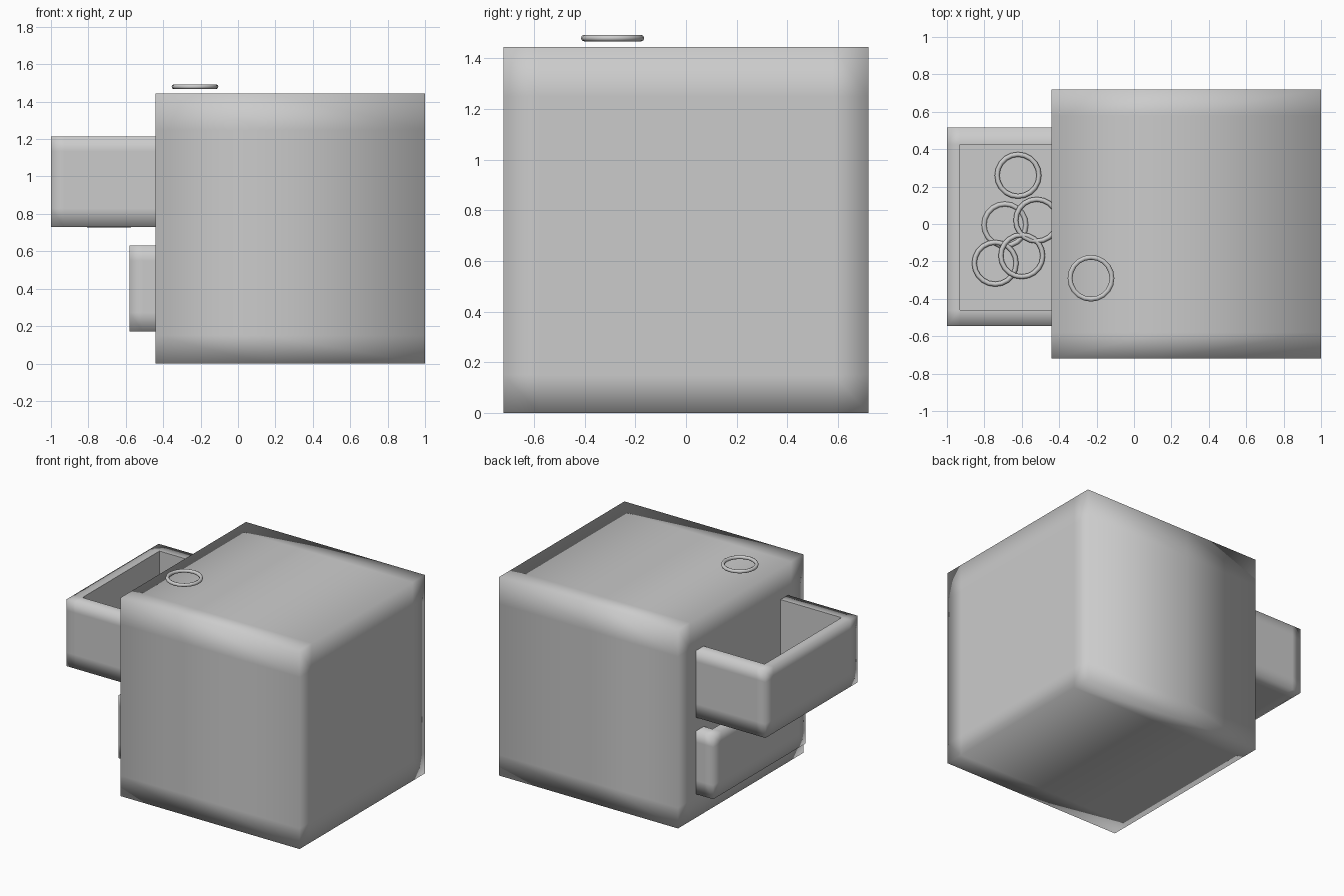
import bpy, bmesh
from mathutils import Vector

if "Cube" in bpy.data.objects:
    bpy.data.objects.remove(bpy.data.objects["Cube"])


def box_bm(lo, hi, loops):
    """Box with extra edge loops; loops = list of (axis, position)."""
    bm = bmesh.new()
    bmesh.ops.create_cube(bm, size=1)
    for v in bm.verts:
        v.co = Vector([lo[i] if v.co[i] < 0 else hi[i] for i in range(3)])
    for axis, pos in loops:
        co, no = Vector(), Vector()
        co[axis], no[axis] = pos, 1
        bmesh.ops.bisect_plane(bm, geom=bm.verts[:] + bm.edges[:] + bm.faces[:],
                               plane_co=co, plane_no=no)
    return bm


def finish(name, bm):
    bmesh.ops.recalc_face_normals(bm, faces=bm.faces[:])
    for f in bm.faces:
        f.smooth = True
    me = bpy.data.meshes.new(name)
    bm.to_mesh(me)
    bm.free()
    ob = bpy.data.objects.new(name, me)
    bpy.context.collection.objects.link(ob)
    return ob


def drawer(name, front, back, z0, z1):
    """Open tray whose front wall faces -x; the rear sits inside the cabinet."""
    y0, y1, wall, floor = -0.545, 0.515, 0.07, 0.008
    in_y0, in_y1 = y0 + 0.085, y1 - 0.09
    loops = [(0, front + wall), (0, back - wall), (1, in_y0), (1, in_y1),
             (2, z0 + 0.1), (2, z1 - 0.08)]
    bm = box_bm((front, y0, z0), (back, y1, z1), loops)
    # sink the middle panel of the top to form the cavity
    top = [f for f in bm.faces if f.normal.z > 0.9
           and front + wall < f.calc_center_median().x < back - wall
           and in_y0 < f.calc_center_median().y < in_y1]
    res = bmesh.ops.extrude_face_region(bm, geom=top)
    for v in res["geom"]:
        if isinstance(v, bmesh.types.BMVert):
            v.co.z = z0 + floor
    bmesh.ops.delete(bm, geom=top, context='FACES')
    # crisp walls around the opening
    ob = finish(name, bm)
    for e in ob.data.edges:
        a, b = (ob.data.vertices[i].co for i in e.vertices)
        inner = all(front + 0.01 < p.x < back - 0.01 and y0 + 0.01 < p.y < y1 - 0.01
                    for p in (a, b))
        e.use_edge_sharp = inner
    return ob


def ring(name, loc):
    bpy.ops.mesh.primitive_torus_add(location=loc, major_radius=0.112, minor_radius=0.013,
                                     major_segments=20, minor_segments=8)
    ob = bpy.context.object
    ob.name = name
    bpy.ops.object.shade_smooth()


# Cabinet block with soft shaded edges
finish("cabinet_body", box_bm((-0.44, -0.72, 0), (1.0, 0.72, 1.445),
       [(0, 0.15), (1, -0.58), (1, 0.58), (2, 0.15), (2, 1.25)]))

# Two drawers, the upper one pulled out further
drawer("upper_drawer", -1.0, 0.2, 0.73, 1.215)
drawer("lower_drawer", -0.58, 0.62, 0.172, 0.63)

# One ring on top, five lying in the upper drawer
ring("top_ring", (-0.23, -0.29, 1.48))
for i, p in enumerate([(-0.62, 0.26, 0.75), (-0.69, -0.005, 0.739), (-0.52, 0.02, 0.765),
                       (-0.60, -0.17, 0.765), (-0.742, -0.21, 0.75)]):
    ring(f"drawer_ring_{i + 1}", p)
